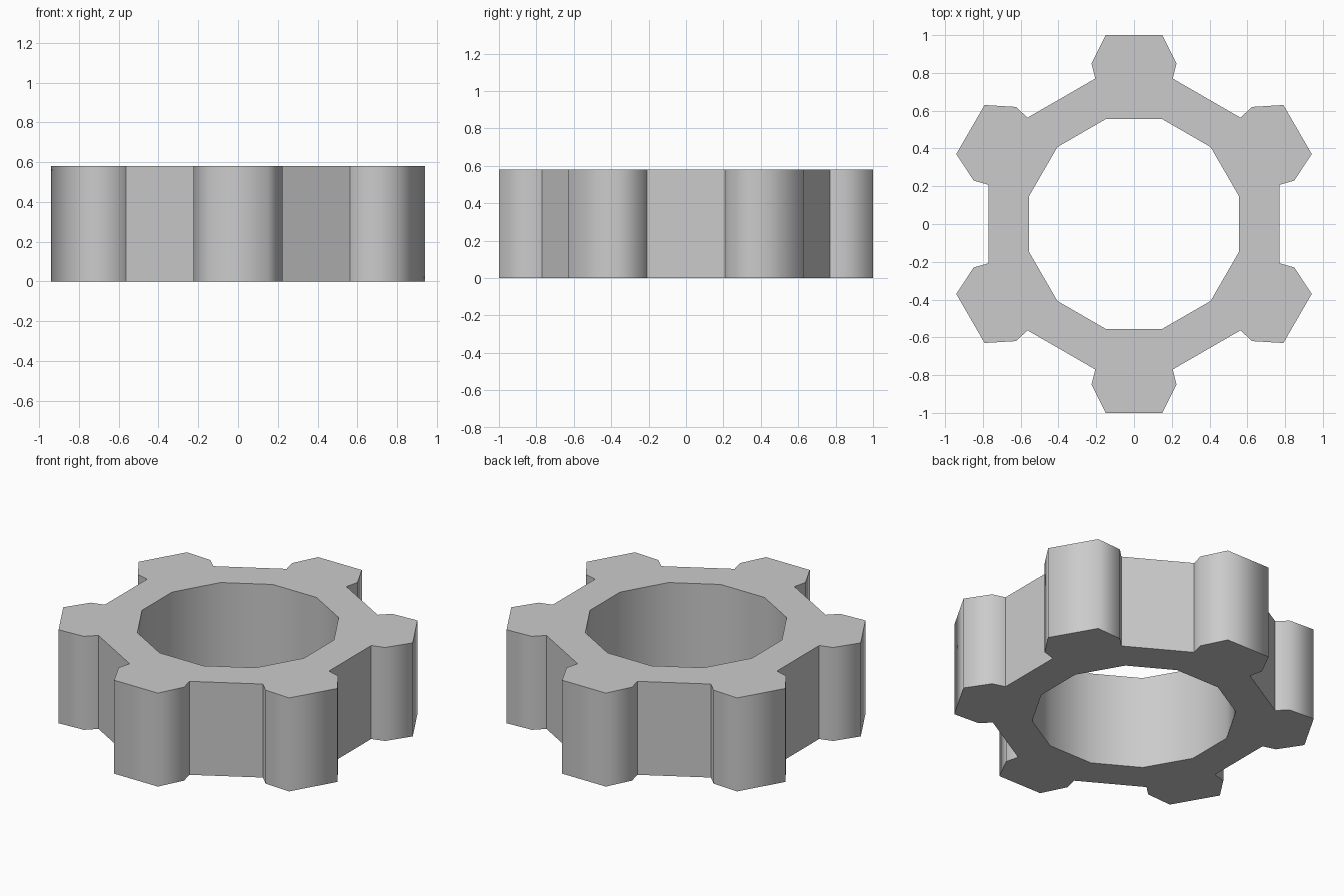
import bpy, bmesh
from math import radians
from mathutils import Vector, Matrix

if "Cube" in bpy.data.objects:
    bpy.data.objects.remove(bpy.data.objects["Cube"])

HEIGHT = 0.58
TEETH = 6
# one tooth at +y, listed clockwise from its left root to its right root
TOOTH = [(-0.205, 0.77), (-0.225, 0.85), (-0.15, 1.0),
         (0.15, 1.0), (0.225, 0.85), (0.205, 0.77)]
BORE = [(-0.15, 0.555), (0.15, 0.555)]


def repeat(points):
    """Rotate a sector's points clockwise around the axis."""
    return [[Matrix.Rotation(-radians(360 / TEETH * i), 3, 'Z') @ Vector((x, y, 0))
             for x, y in points] for i in range(TEETH)]


bm = bmesh.new()
outer = [[bm.verts.new(p) for p in s] for s in repeat(TOOTH)]
inner = [[bm.verts.new(p) for p in s] for s in repeat(BORE)]

# flat ring: a tooth sector and a straight link, alternating
for i in range(TEETH):
    j = (i + 1) % TEETH
    bm.faces.new(outer[i] + inner[i][::-1])
    bm.faces.new([outer[i][-1], outer[j][0], inner[j][0], inner[i][1]])

# raise the ring into a solid
base = bm.faces[:]
result = bmesh.ops.extrude_face_region(bm, geom=base, use_keep_orig=True)
top = [g for g in result["geom"] if isinstance(g, bmesh.types.BMVert)]
bmesh.ops.translate(bm, verts=top, vec=(0, 0, HEIGHT))
bmesh.ops.recalc_face_normals(bm, faces=bm.faces[:])

mesh = bpy.data.meshes.new("gear_ring")
bm.to_mesh(mesh)
bm.free()
gear = bpy.data.objects.new("gear_ring", mesh)
bpy.context.collection.objects.link(gear)

# rounded tooth shading, crisp roots and caps
bpy.context.view_layer.objects.active = gear
gear.select_set(True)
bpy.ops.object.shade_smooth_by_angle(angle=radians(66))
